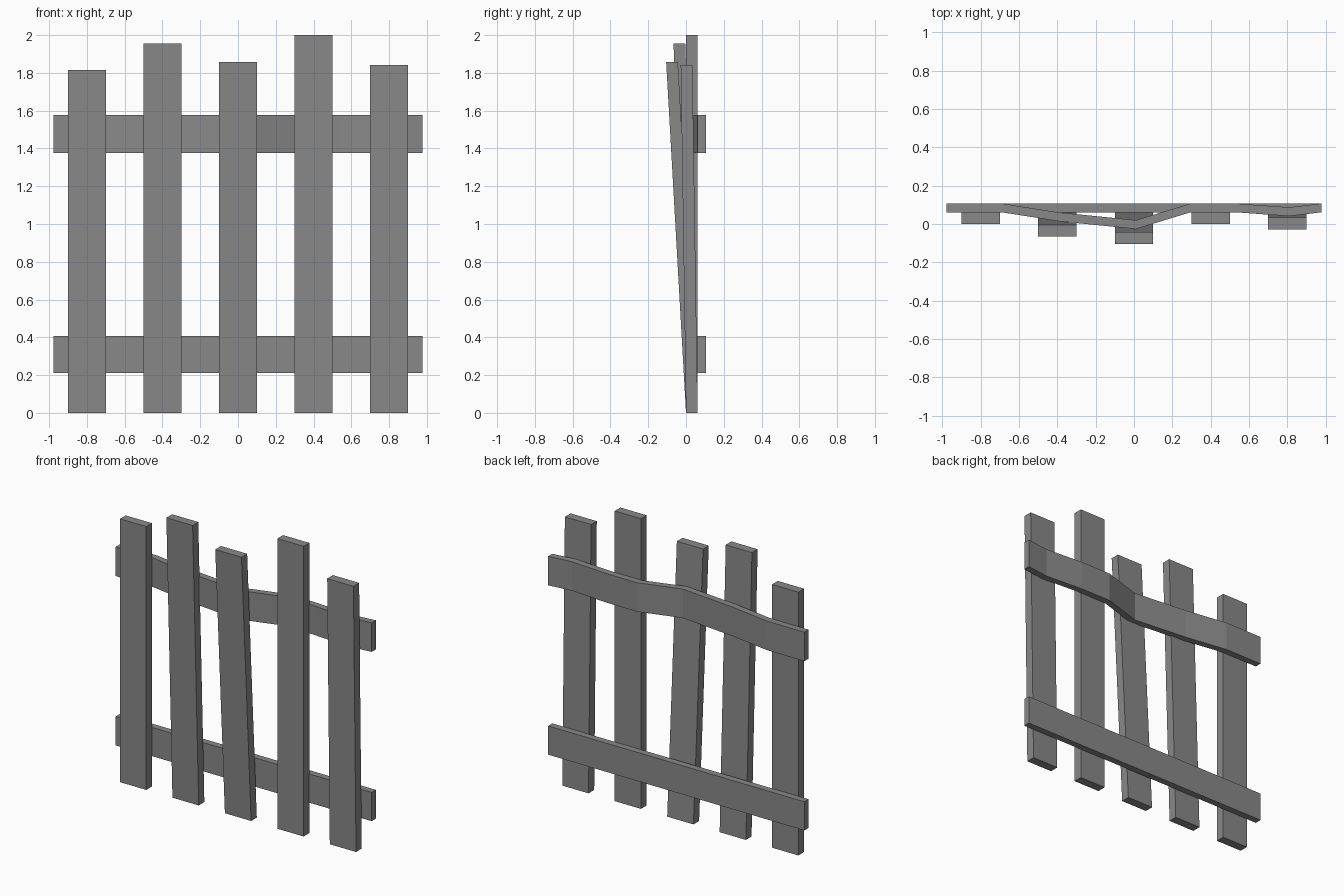
import bpy
import bmesh

cube = bpy.data.objects.get("Cube")
if cube:
    bpy.data.objects.remove(cube, do_unlink=True)

grey = bpy.data.materials.new("weathered_grey")
grey.use_nodes = True
colour = (0.25, 0.25, 0.25, 1)
grey.diffuse_color = colour
grey.node_tree.nodes["Principled BSDF"].inputs["Base Color"].default_value = colour


def loft(name, sections):
    """Skin a row of four-cornered sections and cap both ends."""
    bm = bmesh.new()
    rings = [[bm.verts.new(p) for p in section] for section in sections]
    for a, b in zip(rings, rings[1:]):
        for i in range(4):
            j = (i + 1) % 4
            bm.faces.new((a[i], a[j], b[j], b[i]))
    bm.faces.new(rings[0])
    bm.faces.new(rings[-1])
    bmesh.ops.recalc_face_normals(bm, faces=bm.faces)
    mesh = bpy.data.meshes.new(name)
    bm.to_mesh(mesh)
    bm.free()
    mesh.materials.append(grey)
    obj = bpy.data.objects.new(name, mesh)
    bpy.context.collection.objects.link(obj)


def plank(name, x, height, lean):
    def section(z, y):
        return [(x - 0.1, y, z), (x + 0.1, y, z),
                (x + 0.1, y + 0.062, z), (x - 0.1, y + 0.062, z)]
    loft(name, [section(0, 0), section(height, lean)])


def rail(name, path, bottom, top):
    """Sweep an upright board along (x, front y) points."""
    t = 0.046
    loft(name, [[(x, y, bottom), (x, y + t, bottom), (x, y + t, top), (x, y, top)]
                for x, y in path])


# Upright planks, some leaning forward at the top
planks = [(-0.8, 1.815, 0), (-0.4, 1.955, -0.066), (0, 1.858, -0.105),
          (0.4, 2.0, 0), (0.8, 1.842, -0.028)]
for n, (x, height, lean) in enumerate(planks, 1):
    plank(f"plank_{n}", x, height, lean)

# Straight lower rail and warped upper rail on the back
rail("lower_rail", [(-0.977, 0.061), (0.977, 0.061)], 0.21, 0.408)
rail("upper_rail",
     [(-0.977, 0.061), (-0.69, 0.061), (-0.39, 0.014), (0.01, -0.026),
      (0.295, 0.061), (0.53, 0.061), (0.81, 0.041), (0.977, 0.061)],
     1.377, 1.577)
